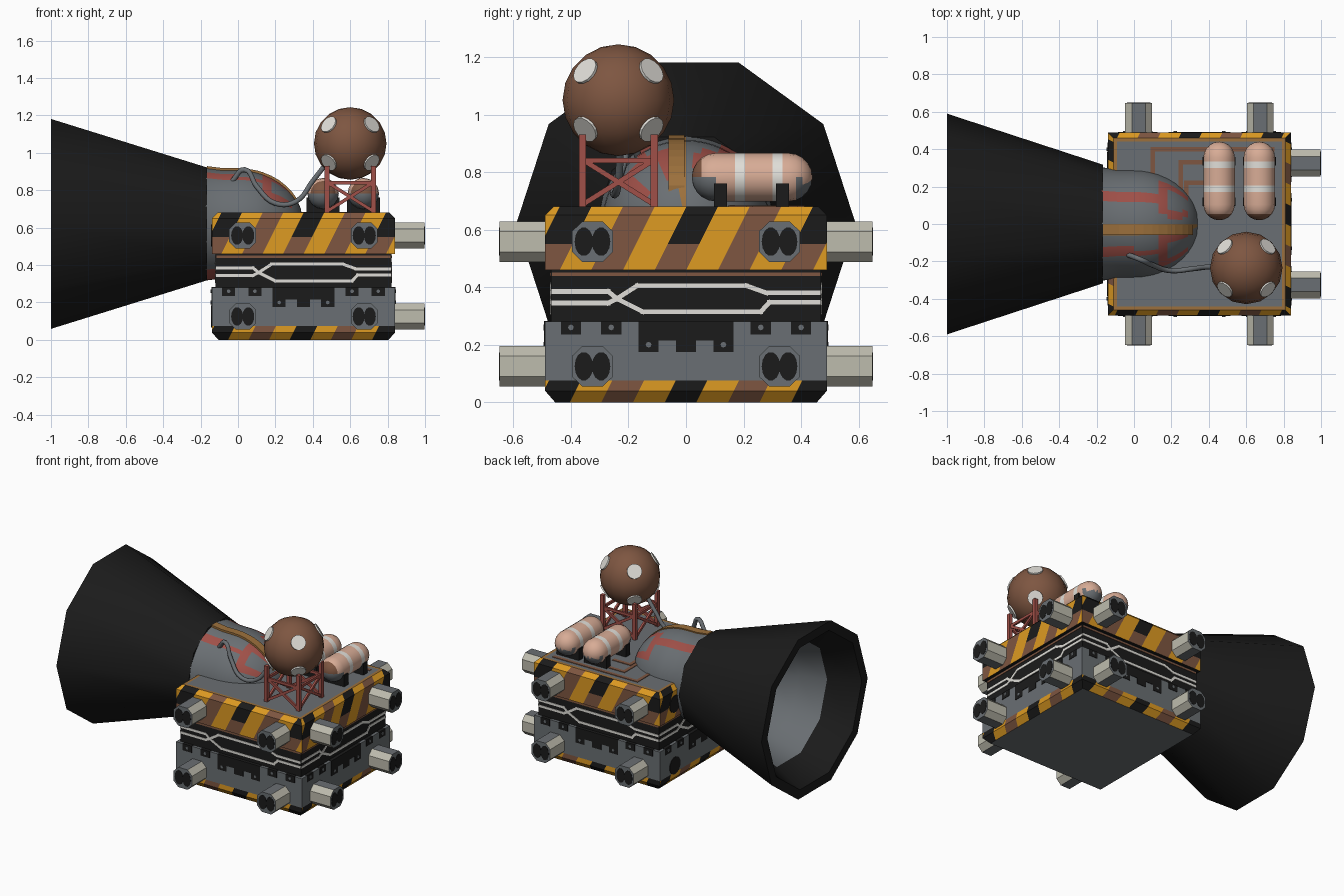
import bpy, bmesh, math
from mathutils import Matrix, Vector

if "Cube" in bpy.data.objects:
    bpy.data.objects.remove(bpy.data.objects["Cube"])

# ---- colours (sRGB bytes turned into linear values)
PALETTE = [("steel grey", 106, 111, 115), ("black", 27, 27, 27), ("hazard yellow", 222, 155, 34),
           ("rust brown", 126, 86, 65), ("truss red", 160, 80, 72), ("white", 224, 222, 216),
           ("tank tan", 216, 172, 150), ("thruster beige", 190, 188, 174), ("ochre", 156, 112, 60)]
GREY, BLACK, YELLOW, RUST, RED, WHITE, TAN, BEIGE, OCHRE = range(9)


def lin(c):
    c /= 255
    return c / 12.92 if c < 0.04 else ((c + 0.055) / 1.055) ** 2.4


MATS = []
for n, *rgb in PALETTE:
    m = bpy.data.materials.new(n)
    m.diffuse_color = (*[lin(c) for c in rgb], 1)
    m.use_nodes = True
    m.node_tree.nodes["Principled BSDF"].inputs["Base Color"].default_value = m.diffuse_color
    MATS.append(m)


def finish(name, bm, smooth=0):
    """Make the object; smooth is the angle up to which edges are smoothed."""
    bmesh.ops.recalc_face_normals(bm, faces=bm.faces)
    for f in bm.faces:
        f.smooth = smooth > 0
    for e in bm.edges:
        e.smooth = len(e.link_faces) == 2 and math.degrees(e.calc_face_angle(0)) < smooth
    me = bpy.data.meshes.new(name)
    bm.to_mesh(me)
    bm.free()
    for m in MATS:
        me.materials.append(m)
    bpy.context.collection.objects.link(bpy.data.objects.new(name, me))


def prism(bm, pts, a, b, mat, M=Matrix()):
    """Polygon in local (x, z), extruded along local y from a to b."""
    lo = [bm.verts.new(M @ Vector((x, a, z))) for x, z in pts]
    hi = [bm.verts.new(M @ Vector((x, b, z))) for x, z in pts]
    fs = [bm.faces.new(lo), bm.faces.new(hi)]
    n = len(pts)
    fs += [bm.faces.new((lo[i], lo[(i + 1) % n], hi[(i + 1) % n], hi[i])) for i in range(n)]
    for f in fs:
        f.material_index = mat
    return fs


def rect(x0, x1, z0, z1):
    return [(x0, z0), (x1, z0), (x1, z1), (x0, z1)]


def oval(cx, cz, rx, rz, n=14):
    return [(cx + rx * math.cos(2 * math.pi * i / n), cz + rz * math.sin(2 * math.pi * i / n)) for i in range(n)]


def ribbon(bm, path, w, a, b, mat, M=Matrix()):
    """Flat line following a path of (x, z) points."""
    for p, q in zip(path, path[1:]):
        p, q = Vector(p), Vector(q)
        d = (q - p).normalized() * w / 2
        n = Vector((-d.y, d.x))
        prism(bm, [p - d + n, p - d - n, q + d - n, q + d + n], a, b, mat, M)


def lathe(profile, segs, phase, M, rule):
    """Revolve (x, r) points around the x axis; angle measured from the top."""
    bm = bmesh.new()
    rings = [[bm.verts.new(M @ Vector((x, r * math.sin(t), r * math.cos(t))))
              for t in (phase + 2 * math.pi * i / segs for i in range(segs))] for x, r in profile]
    for A, B in zip(rings, rings[1:]):
        for i in range(segs):
            j = (i + 1) % segs
            f = bm.faces.new((A[i], A[j], B[j], B[i]))
            f.material_index = rule(f.calc_center_median())
    bmesh.ops.remove_doubles(bm, verts=bm.verts, dist=1e-4)
    return bm


CX, H = 0.35, 0.49                       # box centre and half width
SIDES = [Matrix.Translation((CX, 0, 0)) @ Matrix.Rotation(k * math.pi / 2, 4, 'Z') for k in range(4)]
STEP = 0.11                              # hazard stripe width


# ---- striped upper and lower blocks
def stripe(u, z, zmid):
    i = round((u - 0.5 * (z - zmid)) / STEP)
    if i % 2:
        return YELLOW
    return BLACK if i % 4 == 0 and z > zmid - 0.02 else RUST


def block(name, rings, z0, z1, plain, cap_bottom):
    bm = bmesh.new()
    loops = []
    for z, inset in rings:
        h = H - inset
        loops.append([bm.verts.new((x, y, z)) for x, y in
                      ((CX - h, -h), (CX + h, -h), (CX + h, h), (CX - h, h))])
    bm.faces.new(loops[0]).material_index = cap_bottom
    bm.faces.new(loops[-1]).material_index = GREY
    zmid = (z0 + z1) / 2
    for A, B in zip(loops, loops[1:]):
        for i in range(4):
            f = bm.faces.new((A[i], A[(i + 1) % 4], B[(i + 1) % 4], B[i]))
            if not z0 < f.calc_center_median().z < z1:
                f.material_index = plain
                continue
            # cut the band into slanted stripes
            M, cut = SIDES[i], [f]
            for k in range(-6, 6):
                no = M.to_3x3() @ Vector((1, 0, -0.5))
                co = M @ Vector((STEP * (k + 0.5), 0, zmid))
                geom = cut + list({e for q in cut for e in q.edges}) + list({v for q in cut for v in q.verts})
                res = bmesh.ops.bisect_plane(bm, geom=geom, plane_co=co, plane_no=no, dist=1e-5)
                cut = [g for g in res["geom"] if isinstance(g, bmesh.types.BMFace)]
            for q in cut:
                p = M.inverted() @ q.calc_center_median()
                q.material_index = stripe(p.x, p.z, zmid)
    finish(name, bm)


block("upper_block", [(0.46, 0), (0.55, 0), (0.65, 0), (0.68, 0.03), (0.68, 0.05)], 0.46, 0.675, OCHRE, BLACK)
block("lower_block", [(0, 0.035), (0.04, 0), (0.075, 0), (0.28, 0)], 0, 0.075, GREY, GREY)

# ---- black middle section with white circuit lines
bm = bmesh.new()
prism(bm, rect(-0.47, 0.47, 0.27, 0.47), -0.47, 0.47, BLACK, SIDES[0])
finish("middle_section", bm)
bm = bmesh.new()
LINES = [[(-0.46, 0.385), (-0.27, 0.385), (-0.24, 0.36)], [(-0.46, 0.345), (-0.27, 0.345), (-0.24, 0.36)],
         [(-0.24, 0.36), (-0.17, 0.405), (0.21, 0.405), (0.28, 0.38), (0.46, 0.38)],
         [(-0.24, 0.36), (-0.15, 0.315), (0.26, 0.315), (0.29, 0.347), (0.46, 0.347)]]
for M in SIDES:
    for path in LINES:
        ribbon(bm, path, 0.016, -0.473, -0.468, WHITE, M)
    ribbon(bm, [(-0.46, 0.445), (0.46, 0.445)], 0.012, -0.473, -0.468, RUST, M)
finish("circuit_lines", bm)

# ---- black teeth with grey bolts on the lower block
bm = bmesh.new()
for M in SIDES:
    for s in (-1, 1):
        for u, z in ((0.4, 0.26), (0.26, 0.26), (0.13, 0.2)):
            u *= s
            prism(bm, rect(u - 0.035, u + 0.035, z - 0.025, z + 0.022), -0.493, -0.465, BLACK, M)
            prism(bm, oval(u, z, 0.01, 0.01, 8), -0.496, -0.49, GREY, M)
    prism(bm, rect(-0.165, 0.165, 0.215, 0.282), -0.493, -0.465, BLACK, M)
    prism(bm, rect(-0.035, 0.035, 0.175, 0.215), -0.493, -0.47, BLACK, M)
finish("joint_teeth", bm)

# ---- thrusters on three sides, dark ports on the engine side
bm, ports = bmesh.new(), bmesh.new()
for k, M in enumerate(SIDES):
    for u in (-0.325, 0.325):
        for z in (0.125, 0.558):
            if k == 3:
                prism(ports, oval(u, z, 0.06, 0.06), -0.494, -0.48, BLACK, M)
                continue
            octa = [(u + a * 0.072, z + b * 0.07) for a, b in
                    ((-1, -.5), (-.5, -1), (.5, -1), (1, -.5), (1, .5), (.5, 1), (-.5, 1), (-1, .5))]
            for n, f in enumerate(prism(bm, octa, -0.648, -0.48, BEIGE, M)):
                if n in (0, 1, 3, 7):        # caps, top and bottom faces
                    f.material_index = GREY
            for s in (-1, 1):
                prism(bm, oval(u + s * 0.03, z, 0.032, 0.05), -0.65, -0.64, BLACK, M)
finish("thrusters", bm)
finish("engine_side_ports", ports)

# ---- main nozzle, ten-sided, hollow
AX = Matrix.Translation((0, 0, 0.62))


def nozzle_rule(c):
    r = math.hypot(c.y, c.z - 0.62)
    if -0.8 < c.x < -0.4 and r < 0.4 - 0.2 * (c.x + 0.8):
        return BEIGE if r < 0.22 else GREY
    return BLACK


bm = lathe([(-0.165, 0.20), (-0.165, 0.317), (-1, 0.59), (-1, 0.525), (-0.8, 0.425),
            (-0.62, 0.37), (-0.48, 0.29), (-0.48, 0)], 10, math.radians(18), AX, nozzle_rule)
finish("main_nozzle", bm, 40)


# ---- engine dome with painted stripes
def dome_rule(c):
    a = math.degrees(math.atan2(c.y, c.z - 0.62))
    b = abs(a + 1)
    if c.x < -0.165 and int((a + 360) // 12) % 2:
        return BLACK
    if -13 < a < 0:
        return OCHRE
    if (c.x < 0.13 and 26 < b < 36) or (0.13 < c.x < 0.18 and 12 < b < 60) or b > 145 and c.x < 0:
        return RED
    if 0.18 < c.x < 0.3 and (10 < b < 22 or 48 < b < 60):
        return RED
    return GREY


xs = [-0.185, -0.165, -0.08, 0, 0.05, 0.1, 0.13, 0.18, 0.22, 0.26, 0.29, 0.315, 0.335, 0.35]
rs = [0.307, 0.302] + [0.291 * math.sqrt(1 - (max(x, 0) / 0.35) ** 2) for x in xs[2:]]
finish("engine_dome", lathe(list(zip(xs, rs)), 60, 0, AX, dome_rule), 60)
# raised ochre strap along the dome
bm = bmesh.new()
arc = [(x, 0.627 + r) for x, r in zip(xs, rs) if -0.17 < x < 0.33]
prism(bm, arc + [(x, z - 0.03) for x, z in reversed(arc)], -0.06, -0.005, OCHRE)
finish("dome_strap", bm)

# ---- sphere tank with white spots
SC = Vector((0.6, -0.235, 1.05))
bm = bmesh.new()
bmesh.ops.create_uvsphere(bm, u_segments=16, v_segments=10, radius=0.194, matrix=Matrix.Translation(SC))
for f in bm.faces:
    f.material_index = RUST
finish("sphere_tank", bm, 60)
bm = bmesh.new()
for sx in (-1, 1):
    for sy in (-1, 1):
        for sz in (-1, 1):
            d = Vector((sx, sy, sz * 0.88)).normalized()
            M = Matrix.Translation(SC + d * 0.191) @ d.to_track_quat('Y', 'Z').to_matrix().to_4x4()
            prism(bm, oval(0, 0, 0.049, 0.049), -0.005, 0.0045, WHITE, M)
finish("sphere_spots", bm)

# ---- red truss stand under the sphere
bm = bmesh.new()
ST = Matrix.Translation((0.6, -0.235, 0))
for k in range(4):
    M = ST @ Matrix.Rotation(k * math.pi / 2, 4, 'Z')
    prism(bm, rect(-0.137, -0.112, 0.67, 0.93), -0.137, -0.112, RED, M)
    for path in ([(-0.12, 0.69), (0.12, 0.84)], [(0.12, 0.69), (-0.12, 0.84)], [(-0.12, 0.84), (0.12, 0.84)]):
        ribbon(bm, path, 0.018, -0.131, -0.117, RED, M)
finish("truss_stand", bm)


# ---- two capsule tanks on black saddles
def tank_rule(c):
    if c.y < 0.1:
        return GREY if c.z < 0.78 else RUST if c.y < 0.06 else TAN
    if c.y > 0.38 and c.z < 0.77:
        return GREY
    return WHITE if 0.17 < c.y < 0.205 or 0.30 < c.y < 0.335 else TAN


R, Y0, Y1 = 0.084, 0.02, 0.44
quarter = [math.pi / 2 * i / 5 for i in range(6)]
prof = [(Y0 + R - R * math.cos(t), R * math.sin(t)) for t in quarter]
prof += [(y, R) for y in (0.17, 0.205, 0.30, 0.335)]
prof += [(Y1 - R + R * math.cos(t), R * math.sin(t)) for t in reversed(quarter)]
saddles = bmesh.new()
for i, x in enumerate((0.455, 0.67)):
    M = Matrix.Translation((x, 0, 0.782)) @ Matrix.Rotation(math.pi / 2, 4, 'Z')
    finish(f"capsule_tank_{i + 1}", lathe(prof, 16, 0, M, tank_rule), 60)
    for y in (0.12, 0.335):
        prism(saddles, rect(x - 0.088, x + 0.088, 0.67, 0.76), y - 0.023, y + 0.023, BLACK)
finish("tank_saddles", saddles)

# ---- rust lines painted on the deck
bm = bmesh.new()
DECK = Matrix.Rotation(-math.pi / 2, 4, 'X') @ Matrix.Scale(-1, 4, (0, 1, 0))
DECK = Matrix(((1, 0, 0, 0), (0, 0, 1, 0), (0, 1, 0, 0), (0, 0, 0, 1)))   # local (x, z) becomes (x, y)
for path in ([(0.1, 0.25), (0.1, 0.4), (0.74, 0.4)], [(0.25, 0.2), (0.25, 0.33), (0.4, 0.33)],
             [(0.28, 0.14), (0.28, 0.22), (0.4, 0.22)]):
    ribbon(bm, path, 0.024, 0.675, 0.684, RUST, DECK)
finish("deck_lines", bm)

# ---- feed hose from dome to sphere
cu = bpy.data.curves.new("feed_hose", 'CURVE')
cu.dimensions, cu.bevel_depth, cu.bevel_resolution, cu.resolution_u = '3D', 0.014, 2, 5
pts = [(-0.03, -0.165, 0.85), (0.035, -0.19, 0.91), (0.1, -0.22, 0.82), (0.2, -0.25, 0.73),
       (0.31, -0.24, 0.74), (0.4, -0.23, 0.85), (0.47, -0.235, 0.94)]
sp = cu.splines.new('BEZIER')
sp.bezier_points.add(len(pts) - 1)
for b, p in zip(sp.bezier_points, pts):
    b.co = p
    b.handle_left_type = b.handle_right_type = 'AUTO'
cu.materials.append(MATS[GREY])
bpy.context.collection.objects.link(bpy.data.objects.new("feed_hose", cu))
